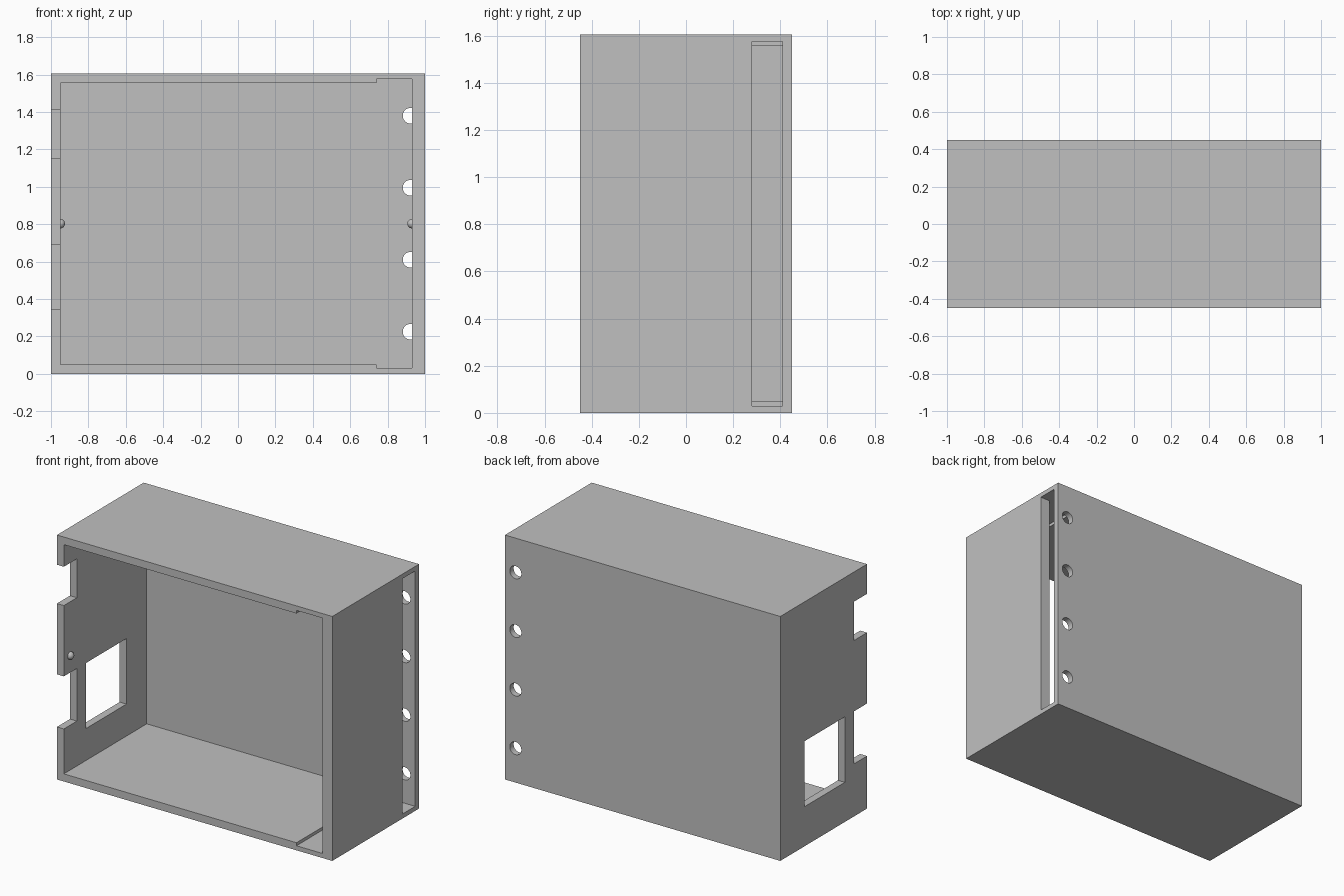
import bpy, math

if "Cube" in bpy.data.objects:
    bpy.data.objects.remove(bpy.data.objects["Cube"], do_unlink=True)

HEIGHT = 1.605
FRONT, BACK = -0.45, 0.45
INNER_LEFT, INNER_RIGHT, INNER_BACK = -0.95, 0.93, 0.41

grey = bpy.data.materials.new("light grey plastic")
grey.use_nodes = True
colour = (0.53, 0.53, 0.53, 1)
grey.diffuse_color = colour
grey.node_tree.nodes["Principled BSDF"].inputs["Base Color"].default_value = colour


def box(name, x, y, z):
    """Box spanning the given (low, high) range on each axis."""
    spans = (x, y, z)
    bpy.ops.mesh.primitive_cube_add(size=1, location=[(a + b) / 2 for a, b in spans])
    ob = bpy.context.object
    ob.name = name
    ob.scale = [b - a for a, b in spans]
    bpy.ops.object.transform_apply(location=False, rotation=False, scale=True)
    return ob


def cut(target, cutter):
    """Subtract the cutter and remove it."""
    cutter.hide_render = True
    mod = target.modifiers.new("cut", 'BOOLEAN')
    mod.operation = 'DIFFERENCE'
    mod.solver = 'EXACT'
    mod.object = cutter
    bpy.ops.object.select_all(action='DESELECT')
    bpy.context.view_layer.objects.active = target
    target.select_set(True)
    bpy.ops.object.modifier_apply(modifier=mod.name)
    bpy.data.objects.remove(cutter, do_unlink=True)


# Outer case
case = box("case", (-1, 1), (FRONT, BACK), (0, HEIGHT))

# Main cavity, open at the front, and the taller bay beside the right wall
cut(case, box("cavity", (INNER_LEFT, INNER_RIGHT), (-0.6, INNER_BACK), (0.05, HEIGHT - 0.05)))
cut(case, box("bay", (0.74, INNER_RIGHT), (-0.6, INNER_BACK), (0.03, HEIGHT - 0.03)))

# Tall slot through the right-hand side wall
cut(case, box("slot", (0.85, 1.1), (0.28, INNER_BACK), (0.03, HEIGHT - 0.03)))

# Two notches and a window in the opposite wall
for z in ((0.345, 0.69), (1.155, 1.41)):
    cut(case, box("notch", (-1.1, -0.9), (-0.6, -0.315), z))
cut(case, box("window", (-1.1, -0.9), (-0.22, 0.2), (0.26, 0.69)))

# Row of screw holes in the back wall
for i in range(4):
    bpy.ops.mesh.primitive_cylinder_add(
        vertices=32, radius=0.042, depth=0.16,
        location=(0.923, 0.45, 0.225 + i * 0.385), rotation=(math.pi / 2, 0, 0))
    cut(case, bpy.context.object)

bpy.ops.object.shade_smooth_by_angle(angle=math.radians(30))
case.data.materials.clear()
case.data.materials.append(grey)
for face in case.data.polygons:
    face.material_index = 0

# Snap bumps on the inner faces of both side walls
for name, x in (("right_snap_bump", INNER_LEFT), ("left_snap_bump", INNER_RIGHT)):
    bpy.ops.mesh.primitive_uv_sphere_add(
        segments=24, ring_count=12, radius=0.025, location=(x, -0.385, HEIGHT / 2))
    bump = bpy.context.object
    bump.name = name
    bump.data.materials.append(grey)
    bpy.ops.object.shade_smooth()
